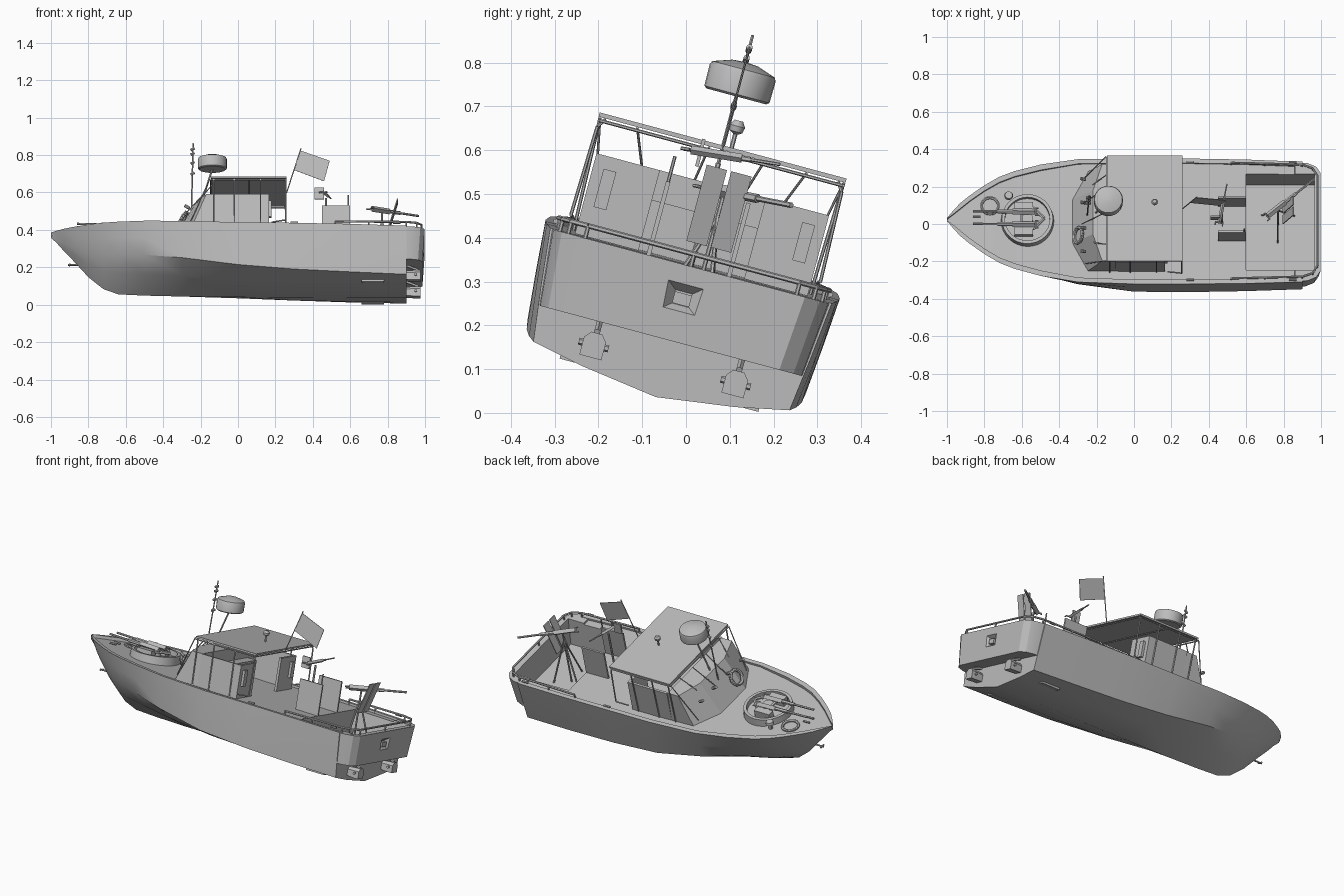
import bpy, bmesh, math
from mathutils import Matrix, Vector

cube = bpy.data.objects.get("Cube")
if cube:
    bpy.data.objects.remove(cube)

grey = bpy.data.materials.new("plain_grey")
grey.use_nodes = True
grey.diffuse_color = (0.5, 0.5, 0.5, 1)
grey.node_tree.nodes["Principled BSDF"].inputs["Base Color"].default_value = (0.5, 0.5, 0.5, 1)

# Parts are built upright about the centre line, then the boat heels over
HEEL = Matrix.Rotation(math.radians(-15), 4, 'X') @ Matrix.Translation((0, -0.076, 0))


def finish(name, bm, smooth=True):
    bmesh.ops.recalc_face_normals(bm, faces=bm.faces)
    bm.transform(HEEL)
    me = bpy.data.meshes.new(name)
    bm.to_mesh(me)
    bm.free()
    me.materials.append(grey)
    ob = bpy.data.objects.new(name, me)
    bpy.context.collection.objects.link(ob)
    bpy.ops.object.select_all(action='DESELECT')
    bpy.context.view_layer.objects.active = ob
    ob.select_set(True)
    if smooth:
        bpy.ops.object.shade_smooth_by_angle(angle=math.radians(30))
    return ob


def loft(name, rings, smooth=True):
    bm = bmesh.new()
    loops = [[bm.verts.new(p) for p in r] for r in rings]
    n = len(loops[0])
    for a, b in zip(loops, loops[1:]):
        for i in range(n):
            j = (i + 1) % n
            bm.faces.new((a[i], a[j], b[j], b[i]))
    bm.faces.new(loops[0])
    bm.faces.new(loops[-1])
    return finish(name, bm, smooth)


def box(name, x, y, z):
    rings = [[(x[0], y[0], h), (x[1], y[0], h), (x[1], y[1], h), (x[0], y[1], h)] for h in z]
    return loft(name, rings, False)


def rods(name, paths, r=0.004, sides=6):
    bm = bmesh.new()
    for path in paths:
        for a, b in zip(path, path[1:]):
            a, b = Vector(a), Vector(b)
            d = b - a
            m = Matrix.Translation((a + b) / 2) @ d.to_track_quat('Z', 'Y').to_matrix().to_4x4()
            bmesh.ops.create_cone(bm, cap_ends=True, segments=sides, radius1=r, radius2=r,
                                  depth=d.length, matrix=m)
    return finish(name, bm)


def lathe(name, c, profile, n=24):
    return loft(name, [[(c[0] + r * math.cos(2 * math.pi * i / n), c[1] + r * math.sin(2 * math.pi * i / n), c[2] + z)
                        for i in range(n)] for r, z in profile])


def hoop(name, c, u, v, r, thick):
    u, v, c = Vector(u).normalized(), Vector(v).normalized(), Vector(c)
    pts = [c + r * (u * math.cos(math.pi * i / 10) + v * math.sin(math.pi * i / 10)) for i in range(21)]
    return rods(name, [pts], thick)


def gun(name, pos, aim, length, size=0.012):
    p, d = Vector(pos), Vector(aim).normalized()
    rods(name + "_receiver", [[p - d * 0.07, p + d * 0.05]], size, 4)
    rods(name + "_barrel", [[p, p + d * length]], size * 0.4)
    rods(name + "_jacket", [[p, p + d * length * 0.5]], size * 0.65)
    s = d.cross(Vector((0, 0, 1))) * 0.02
    rods(name + "_grips", [[p - d * 0.07 + s, p - d * 0.09 + s], [p - d * 0.07 - s, p - d * 0.09 - s],
                           [p - d * 0.075 + s, p - d * 0.075 - s]], 0.004)


# Hull stations: x, sheer half width, sheer z, chine half width, chine z, keel z
STATIONS = [
    (-1, .008, .377, .004, .362, .35), (-.97, .045, .377, .018, .345, .322),
    (-.93, .09, .376, .042, .31, .275), (-.88, .132, .375, .07, .275, .222),
    (-.8, .19, .373, .112, .238, .132), (-.72, .238, .37, .155, .214, .066),
    (-.64, .27, .367, .195, .206, .037), (-.5, .308, .362, .246, .19, .03),
    (-.3, .34, .353, .3, .16, .025), (0, .348, .343, .329, .114, .022),
    (.3, .347, .34, .325, .09, .02), (.6, .343, .335, .316, .077, .018),
    (.9, .333, .328, .303, .067, .017)]
rings = []
for x, h, sz, c, cz, kz in STATIONS:
    rim, drop = (.03, .018) if x < -.4 else (.025, .012)
    inner = max(h - rim, h * .6)
    half = [(c * .6, kz + .5 * (cz - kz)), (c, cz), (c + (h - c) * .55, cz + (sz - cz) * .5),
            (h, sz), (inner, sz), (inner, sz - drop)]
    rings.append([(x, 0, kz)] + [(x, y, z) for y, z in half] + [(x, 0, sz - drop)]
                 + [(x, -y, z) for y, z in reversed(half)])
hull = loft("hull", rings)

# Overhanging stern with rounded corners
outline = [(.86, .33), (.93, .325), (.975, .305), (.998, .27)]
outline += [(x, -y) for x, y in reversed(outline)]
stern = loft("stern_overhang", [[(x - .012 * (z < .2), y * (.95 if z < .2 else 1), z) for x, y in outline]
                                for z in (.15, .326)])

# Aft cockpit well and transom recess
well = loft("well_cutter", [[(.6, -y, z), (.965, -y, z), (.965, y, z), (.6, y, z)]
                            for y, z in ((.25, .16), (.267, .33), (.267, .5))], False)
recess = loft("recess_cutter", [[(x, a * s, .25 + b * s * .8) for a, b in ((-1, -1), (1, -1), (1, 1), (-1, 1))]
                                for x, s in ((.972, .02), (1.01, .055))], False)
for target, tools in ((hull, [well]), (stern, [well, recess])):
    bpy.context.view_layer.objects.active = target
    for t in tools:
        m = target.modifiers.new("cut", 'BOOLEAN')
        m.operation, m.object, m.solver = 'DIFFERENCE', t, 'EXACT'
        bpy.ops.object.modifier_apply(modifier=m.name)
for t in (well, recess):
    bpy.data.objects.remove(t)
box("exhaust_block", (.97, .99), (-.02, .02), (.235, .262))

# Water jets and hull fittings
for s, side in ((1, "left"), (-1, "right")):
    y = s * .168
    loft(side + "_jet", [[(x, y + a * w, .092 + b * w) for a, b in ((-1, -1), (1, -1), (1, .6), (.5, 1.2), (-.5, 1.2), (-1, .6))]
                         for x, w in ((.89, .022), (.95, .026), (.975, .026))], False)
    rods(side + "_jet_linkage", [[(.9, y, .15), (.965, y, .125)], [(.95, y - .035, .095), (.95, y + .035, .095)]], .008)
    box(side + "_intake_grille", (.66, .78), sorted((s * .2, s * .235)), (.045, .065))
rods("bow_tow_ring", [[(-.91, 0, .2), (-.85, 0, .2)], [(-.9, -.015, .2), (-.9, .015, .2)]], .005)

# Wheelhouse
bottom = [(-.1, .275), (-.25, .275), (-.335, .12)]
top = [(-.1, .268), (-.17, .268), (-.22, .12)]
rings = [[(x, y, z) for x, y in o] + [(x, -y, z) for x, y in reversed(o)] for o, z in ((bottom, .33), (top, .52))]
loft("wheelhouse_front", rings, False)
for s, side in ((1, "left"), (-1, "right")):
    box(side + "_cabin_wall", (-.1, .16), sorted((s * .262, s * .275)), (.33, .52))
    box(side + "_rear_bulkhead", (.15, .165), sorted((s * .125, s * .275)), (.33, .52))
    box(side + "_bulkhead_locker", (.165, .18), sorted((s * .22, s * .25)), (.4, .49))
    rods(side + "_canopy_posts", [[(x, s * .28, .335), (x, s * .288, .6)] for x in (-.13, -.02, .12)])
    rods(side + "_rear_post", [[(.25, s * .275, .6), (.255, s * .289, .58), (.255, s * .295, .37), (.18, s * .285, .36)]])
    rods(side + "_windscreen_braces", [[(-.22, s * .16, .5), (-.13, s * .2, .6)],
                                       [(-.26, s * .24, .36), (-.15, s * .288, .6)]], .003)
    rods(side + "_screen_lamps", [[(-.26, s * q, .46), (-.285, s * q, .475)] for q in (.07, .2)], .009, 8)
box("helm_console", (-.1, -.04), (-.2, .2), (.33, .45))
box("canopy", (-.145, .26), (-.292, .292), (.602, .612))
rods("canopy_frame", [[(-.145, -.288, .594), (.255, -.288, .594), (.255, .288, .594), (-.145, .288, .594),
                       (-.145, -.288, .594)], [(.06, -.288, .594), (.06, .288, .594)]])
hoop("life_ring", (-.298, -.1, .425), (0, 1, 0), (.1, 0, .17), .042, .01)

# Radar, searchlight, masts and flag
lathe("radar_dome", (-.137, 0, .728), [(.07, 0), (.077, .005), (.078, .055), (.074, .064), (.03, .079), (.004, .081)])
rods("radar_support", [[(-.21, 0, .5), (-.137, 0, .73)]], .005)
rods("signal_mast", [[(-.25, 0, .45), (-.24, 0, .873)]], .004)
for i, z in enumerate((.7, .76, .81, .835)):
    rods(f"mast_light_{i}", [[(-.253, 0, z), (-.233, 0, z + .01)]], .007, 8)
rods("whip_aerials", [[(-.28, -.05, .47), (-.17, -.03, .6)], [(-.28, .06, .47), (-.17, .1, .6)]], .003)
lathe("searchlight", (.11, .02, .66), [(.005, -.05), (.005, -.016), (.015, -.01), (.018, .003), (.01, .016)], 12)
rods("flag_pole", [[(.26, 0, .6), (.337, 0, .845)]], .003)
loft("flag", [[(.333, y, .833), (.49, y, .776), (.46, y, .663), (.3, y, .725)] for y in (-.0015, .0015)], False)

# Bow gun tub with twin guns
lathe("gun_tub", (-.57, 0, .34), [(.12, .02), (.12, .05), (.137, .05), (.142, 0), (.12, 0), (.12, .02)], 32)
lathe("tub_turntable", (-.57, 0, .34), [(.1, 0), (.1, .018), (.03, .022), (.03, .06)], 24)
for y in (-.035, .035):
    gun("bow_gun", (-.6, y, .41), (-1, 0, .03), .26, .016)
    box("ammunition_box", (-.64, -.54), (y * 2 - .02, y * 2 + .02), (.355, .405))
rods("bow_gun_cradle", [[(-.6, -.09, .395), (-.6, .09, .395)], [(-.54, -.06, .4), (-.48, 0, .4), (-.54, .06, .4)]], .009)
hoop("rope_coil", (-.77, .08, .362), (1, 0, 0), (0, 1, 0), .045, .008)
lathe("bow_vent", (-.67, .13, .348), [(.012, 0), (.012, .03), (.024, .035), (.02, .05)], 12)
rods("bow_cleats", [[(-.86, -.02, .367), (-.82, -.02, .367)], [(-.86, .02, .367), (-.82, .02, .367)]], .006)

# Midships: armour plates and gun
for y in (-.1, .09):
    box("armour_plate", (.45, .6), (y - .005, y + .005), (.32, .5))
rods("mid_gun_stand", [[(.47, 0, .32), (.47, 0, .57)]], .006)
box("mid_gun_shield", (.41, .46), (-.05, -.042), (.55, .615))
gun("mid_gun", (.47, 0, .59), (.2, 1, .1), .14, .01)
rods("equipment_staff", [[(.59, -.1, .4), (.59, -.1, .56)]], .004)

# Stern gun on a tripod
rods("stern_tripod", [[(.77, .03, .45), (.77 + .1 * math.cos(a), .03 + .1 * math.sin(a), .16)]
                      for a in (.5, 2.6, 4.7)] + [[(.77, .03, .16), (.77, .03, .5)]], .005)
for y in (-.025, .033):
    loft("stern_shield_plate", [[(.795 + d, y, .38), (.795 + d, y + .048, .38), (.85 + d, y + .048, .56),
                                 (.85 + d, y, .56)] for d in (0, .006)], False)
gun("stern_gun", (.77, .03, .51), (.75, .6, .04), .25, .016)

# Stern handrail and gunwale cleats
half = [(.52, .32), (.9, .31), (.955, .29), (.98, .25)]
path = half + [(x, -y) for x, y in reversed(half)]
rods("stern_rail", [[(x, y, .355) for x, y in path]], .006)
rods("stern_rail_posts", [[(x, y, .32), (x, y, .355)] for x, y in path + [(.7, .315), (.7, -.315), (.98, 0)]], .005)
for x in (-.3, .3, .85):
    rods("gunwale_cleats", [[(x - .02, s * .325, .346), (x + .02, s * .325, .346)] for s in (-1, 1)], .006)
